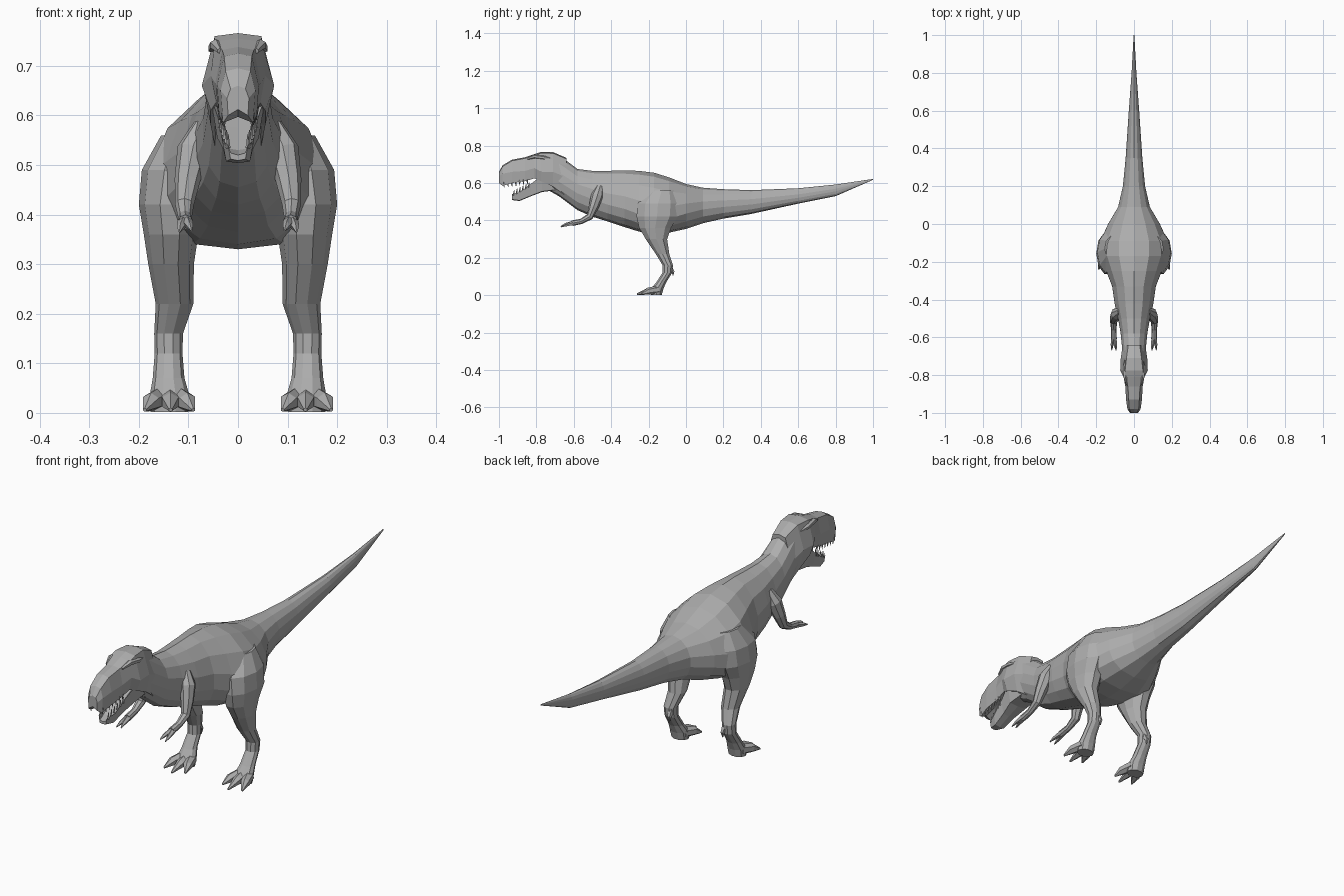
import bpy, bmesh, math
from mathutils import Vector

skin = bpy.data.materials.new("grey skin")
skin.diffuse_color = (0.42, 0.42, 0.42, 1)


def loft(name, groups, mirror=False):
    """Skin one or more lists of rings into a flat-shaded object."""
    bm = bmesh.new()
    for rings in groups:
        vs = [[bm.verts.new(p) for p in r] for r in rings]
        n = len(vs[0])
        for a, b in zip(vs, vs[1:]):
            for i in range(n):
                j = (i + 1) % n
                bm.faces.new((a[i], a[j], b[j], b[i]))
        bm.faces.new(vs[0])
        bm.faces.new(vs[-1])
    bmesh.ops.recalc_face_normals(bm, faces=bm.faces)
    me = bpy.data.meshes.new(name)
    bm.to_mesh(me)
    bm.free()
    me.materials.append(skin)
    ob = bpy.data.objects.new(name, me)
    bpy.context.collection.objects.link(ob)
    if mirror:
        ob.modifiers.new("mirror", 'MIRROR').use_mirror_merge = False
    return ob


def body_ring(y, top, mid, bot, w, n=14):
    pts = []
    for i in range(n):
        a = 2 * math.pi * i / n
        s, c = math.sin(a), math.cos(a)
        x = w * s if c >= 0 else w * math.copysign(abs(s) ** 0.8, s)
        pts.append((x, y, mid + c * ((top - mid) if c > 0 else (mid - bot))))
    return pts


def flat_ring(z, x, y, rx, ry, n=10):
    return [(x + rx * math.cos(2 * math.pi * i / n),
             y + ry * math.sin(2 * math.pi * i / n), z) for i in range(n)]


def half_ring(y, half):
    """Closed ring from a half profile that runs from top centre to bottom centre."""
    return ([(x, y, z) for x, z in half] +
            [(-x, y, z) for x, z in reversed(half[1:-1])])


def tube(path, n=6):
    """Rings around a path of (x, y, z, radius)."""
    pts = [Vector(p[:3]) for p in path]
    rings = []
    for k, p in enumerate(pts):
        t = (pts[min(k + 1, len(pts) - 1)] - pts[max(k - 1, 0)]).normalized()
        u = t.cross(Vector((1, 0, 0))).normalized()
        v = t.cross(u)
        r = path[k][3]
        rings.append([p + r * (math.cos(2 * math.pi * i / n) * u +
                               math.sin(2 * math.pi * i / n) * v) for i in range(n)])
    return rings


# Neck, trunk and tail: y, top, widest height, bottom, half width
loft("body_and_tail", [[body_ring(*r) for r in (
    (-.76, .72, .64, .575, .045), (-.68, .75, .63, .53, .062), (-.58, .675, .57, .455, .072),
    (-.50, .665, .54, .42, .086), (-.42, .665, .51, .395, .105), (-.33, .668, .49, .365, .118),
    (-.25, .665, .46, .34, .15), (-.17, .655, .44, .33, .182), (-.09, .63, .43, .335, .182),
    (0, .595, .46, .355, .14), (.09, .575, .48, .385, .086), (.20, .567, .49, .41, .06),
    (.35, .562, .50, .435, .045), (.60, .572, .53, .49, .028), (.80, .592, .563, .53, .013),
    (1.0, .622, .62, .617, .002))]])

# Skull and upper jaw: y, top, top half width, cheek height, cheek width, bottom, bottom width
loft("head", [[half_ring(y, [(0, zt), (wt, zt - .006), (w, zm), (wb, zb), (0, zb + .012)])
               for y, zt, wt, zm, w, zb, wb in (
    (-1.0, .66, .015, .635, .022, .60, .02), (-.98, .695, .025, .65, .035, .585, .03),
    (-.93, .725, .028, .66, .042, .60, .038), (-.86, .738, .032, .665, .046, .61, .04),
    (-.81, .755, .047, .68, .055, .625, .045), (-.775, .766, .047, .66, .073, .61, .055),
    (-.71, .765, .04, .66, .07, .58, .055), (-.64, .735, .03, .63, .06, .53, .045))]])

# Brow ridges
loft("brow_ridge", [tube([(.036, -.85, .73, .006), (.045, -.81, .742, .012),
                          (.05, -.76, .735, .011), (.045, -.72, .73, .005)])], True)

# Lower jaw, with a sunken mouth floor
loft("lower_jaw", [[half_ring(y, [(0, zt - .02), (w * .7, zt - .016), (w, zt),
                                  (w * .75, zb), (0, zb - .003)])
                    for y, zb, zt, w in (
    (-.93, .512, .54, .02), (-.89, .507, .55, .032), (-.83, .532, .595, .04),
    (-.77, .555, .64, .056), (-.69, .565, .66, .054))]])

# Teeth along both jaws
teeth = []
for i in range(7):
    f = i / 6
    x, y, z = .028 + .009 * f, -.975 + .125 * f, .597 + .016 * f
    teeth.append(tube([(x, y, z + .008, .006), (x, y + .004, z - .022, .001)], 4))
for i in range(6):
    f = i / 5
    x, y, z = .02 + .016 * f, -.922 + .08 * f, .54 + .042 * f
    teeth.append(tube([(x, y, z - .006, .005), (x, y + .003, z + .022, .001)], 4))
loft("teeth", teeth, True)

# Legs from hip to sole: z, x, y, radius x, radius y
loft("leg", [[flat_ring(*r) for r in (
    (.56, .11, -.13, .045, .07), (.49, .128, -.15, .066, .115), (.42, .138, -.155, .062, .115),
    (.36, .135, -.165, .055, .09), (.30, .135, -.158, .046, .06), (.22, .128, -.125, .038, .038),
    (.16, .14, -.097, .029, .029), (.12, .14, -.1, .028, .027), (.07, .14, -.132, .032, .028),
    (.035, .138, -.153, .04, .034), (.002, .138, -.158, .038, .03))]], True)

# Three toes and a rear claw per foot
toes = [tube([(.138 + .4 * dx, -.15, .03, .022), (.138 + .75 * dx, -.2, .022, .019),
              (.138 + dx, tip, .006, .004)])
        for dx, tip in ((-.048, -.235), (-.002, -.262), (.05, -.24))]
toes.append(tube([(.13, -.085, .15, .014), (.128, -.068, .125, .008), (.128, -.07, .105, .002)], 5))
loft("toes", toes, True)

# Small arms with two fingers
loft("arm", [tube([(.07, -.46, .58, .02), (.09, -.475, .53, .033), (.102, -.495, .47, .026),
                   (.108, -.515, .42, .019), (.107, -.56, .395, .014), (.106, -.61, .385, .015)], 8),
             tube([(.103, -.605, .386, .012), (.098, -.645, .378, .008), (.094, -.67, .368, .002)], 5),
             tube([(.11, -.605, .385, .012), (.116, -.64, .375, .008), (.118, -.668, .365, .002)], 5)],
     True)
